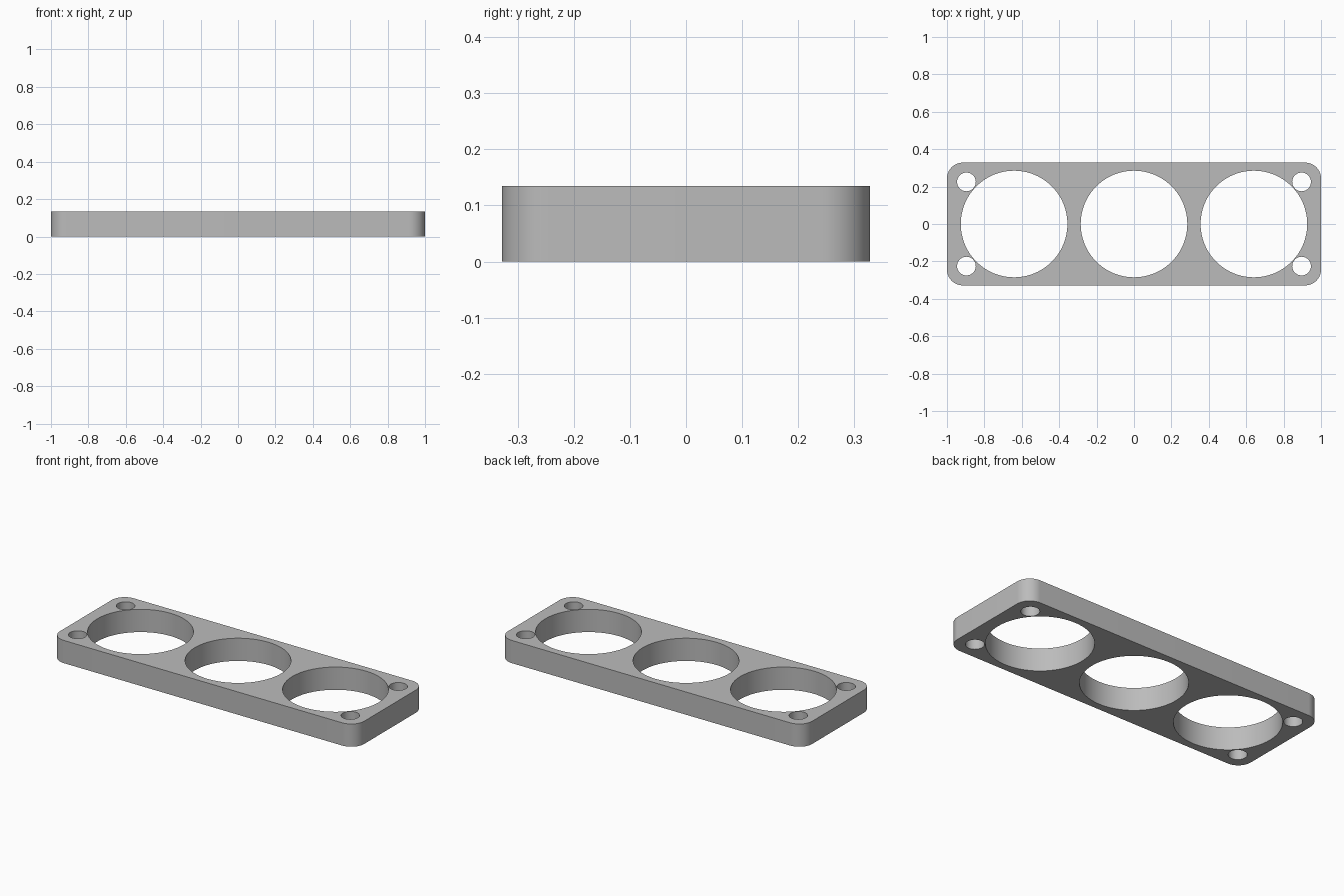
import bpy, bmesh, math
from mathutils import Matrix, Vector

if "Cube" in bpy.data.objects:
    bpy.data.objects.remove(bpy.data.objects["Cube"])

LENGTH, WIDTH, HEIGHT = 2.0, 0.656, 0.135
CORNER = 0.085

grey = bpy.data.materials.new("plain grey")
grey.use_nodes = True
colour = (0.5, 0.5, 0.5, 1)
grey.diffuse_color = colour
grey.node_tree.nodes["Principled BSDF"].inputs["Base Color"].default_value = colour


def make_object(name, bm):
    mesh = bpy.data.meshes.new(name)
    bmesh.ops.recalc_face_normals(bm, faces=bm.faces)
    bm.to_mesh(mesh)
    bm.free()
    mesh.materials.append(grey)
    obj = bpy.data.objects.new(name, mesh)
    bpy.context.collection.objects.link(obj)
    return obj


# Plate: a slab with rounded vertical corners
bm = bmesh.new()
bmesh.ops.create_cube(bm, size=1)
bmesh.ops.scale(bm, vec=(LENGTH, WIDTH, HEIGHT), verts=bm.verts)
bmesh.ops.translate(bm, vec=(0, 0, HEIGHT / 2), verts=bm.verts)
uprights = [e for e in bm.edges
            if abs((e.verts[0].co - e.verts[1].co).z) > HEIGHT / 2]
bmesh.ops.bevel(bm, geom=uprights, offset=CORNER, offset_type='OFFSET',
                segments=16, profile=0.5, affect='EDGES')
plate = make_object("plate", bm)

# Cutters: three large openings and four corner screw holes
bm = bmesh.new()


def add_cutter(x, y, radius, sides):
    bmesh.ops.create_cone(bm, cap_ends=True, segments=sides, radius1=radius,
                          radius2=radius, depth=HEIGHT * 3,
                          matrix=Matrix.Translation(Vector((x, y, HEIGHT / 2))))


for side in (-1, 0, 1):
    add_cutter(side * 0.641, 0, 0.285, 96)
for sx in (-1, 1):
    for sy in (-1, 1):
        add_cutter(sx * 0.896, sy * 0.225, 0.05, 48)
cutter = make_object("hole_cutter", bm)
cutter.hide_render = True

# Cut the holes, then drop the cutter
cut = plate.modifiers.new("holes", 'BOOLEAN')
cut.operation = 'DIFFERENCE'
cut.solver = 'EXACT'
cut.object = cutter
bpy.ops.object.select_all(action='DESELECT')
plate.select_set(True)
bpy.context.view_layer.objects.active = plate
bpy.ops.object.modifier_apply(modifier=cut.name)
bpy.data.objects.remove(cutter)

# Smooth round walls, crisp rims
bpy.ops.object.shade_smooth_by_angle(angle=math.radians(30))
